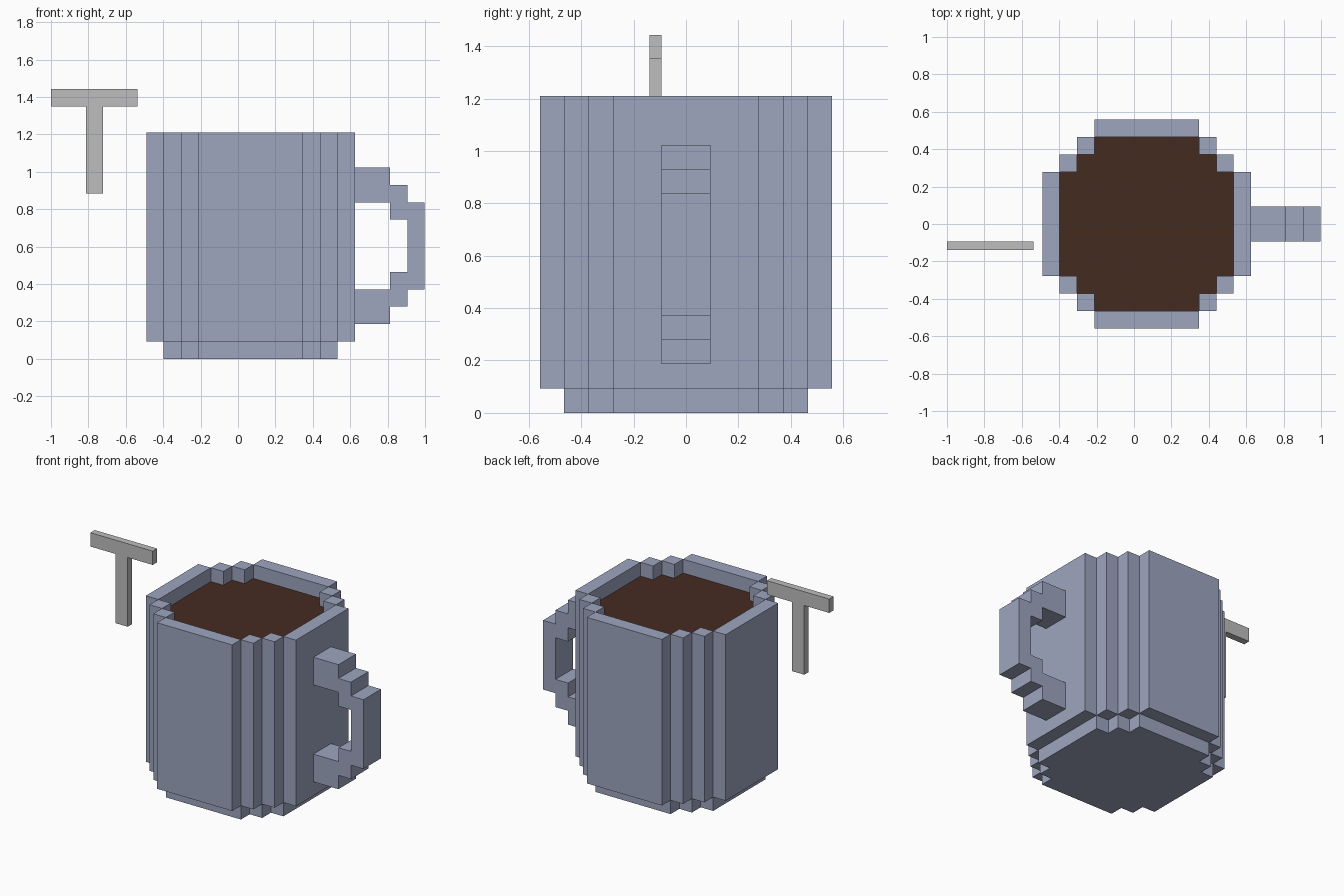
import bpy
import bmesh
from mathutils import Vector

if "Cube" in bpy.data.objects:
    bpy.data.objects.remove(bpy.data.objects["Cube"], do_unlink=True)

U = 0.093      # block size
CX = 0.068     # mug centre in x


def material(name, srgb):
    lin = [((c / 255 + 0.055) / 1.055) ** 2.4 for c in srgb] + [1.0]
    m = bpy.data.materials.new(name)
    m.diffuse_color = lin
    m.use_nodes = True
    bsdf = next(n for n in m.node_tree.nodes if n.type == 'BSDF_PRINCIPLED')
    bsdf.inputs["Base Color"].default_value = lin
    return m


BLUE = material("dusty blue", (157, 166, 191))
BROWN = material("coffee brown", (69, 43, 33))
GREY = material("light grey", (190, 190, 190))


def add_prism(bm, outline, direction):
    """Closed solid from a flat outline pushed along a direction."""
    face = bm.faces.new([bm.verts.new(p) for p in outline])
    ext = bmesh.ops.extrude_face_region(bm, geom=[face], use_keep_orig=True)
    verts = [g for g in ext["geom"] if isinstance(g, bmesh.types.BMVert)]
    bmesh.ops.translate(bm, verts=verts, vec=Vector(direction))


def add_box(bm, x0, x1, y0, y1, z0, z1):
    add_prism(bm, [(x0, y0, z0), (x1, y0, z0), (x1, y1, z0), (x0, y1, z0)],
              (0, 0, z1 - z0))


def finish(name, bm, mat):
    bmesh.ops.recalc_face_normals(bm, faces=bm.faces[:])
    mesh = bpy.data.meshes.new(name)
    bm.to_mesh(mesh)
    bm.free()
    mesh.materials.append(mat)
    obj = bpy.data.objects.new(name, mesh)
    bpy.context.collection.objects.link(obj)
    return obj


# Stepped round outline shared by the base and the coffee
quarter = [(5, 3), (4, 3), (4, 4), (3, 4), (3, 5)]
outline = (quarter
           + [(-x, y) for x, y in reversed(quarter)]
           + [(-x, -y) for x, y in quarter]
           + [(x, -y) for x, y in reversed(quarter)])


def stepped_disc(name, z0, z1, mat):
    bm = bmesh.new()
    add_prism(bm, [(CX + x * U, y * U, z0 * U) for x, y in outline],
              (0, 0, (z1 - z0) * U))
    return finish(name, bm, mat)


stepped_disc("mug_base", 0, 1, BLUE)
stepped_disc("coffee", 11, 12, BROWN)

# Mug wall: four slabs and eight corner posts, (x0, x1, y0, y1) in blocks
bm = bmesh.new()
pieces = []
for s in (-1, 1):
    pieces.append((-3, 3, 5 * s, 6 * s))
    pieces.append((5 * s, 6 * s, -3, 3))
    for t in (-1, 1):
        pieces.append((4 * s, 5 * s, 3 * t, 4 * t))
        pieces.append((3 * s, 4 * s, 4 * t, 5 * t))
for x0, x1, y0, y1 in pieces:
    add_box(bm, CX + x0 * U, CX + x1 * U, y0 * U, y1 * U, U, 13 * U)
finish("mug_wall", bm, BLUE)

# Handle: stepped hoop, (x, z) in blocks from the mug wall
lower = [(0, 2), (2, 2), (2, 3), (3, 3), (3, 4), (4, 4)]
inner = [(3, 5), (2, 5), (2, 4), (0, 4)]


def flip(points):
    return [(x, 13 - z) for x, z in points]


hoop = lower + flip(lower)[::-1] + flip(inner)[::-1] + inner
bm = bmesh.new()
add_prism(bm, [(CX + (6 + x) * U, -U, z * U) for x, z in hoop], (0, 2 * U, 0))
finish("mug_handle", bm, BLUE)

# Floating stirrer: crossbar over a stem
for name, x0, x1, z0, z1 in (("stirrer_crossbar", -1.0, -0.537, 1.35, 1.443),
                             ("stirrer_stem", -0.814, -0.723, 0.885, 1.35)):
    bm = bmesh.new()
    add_box(bm, x0, x1, -0.139, -0.093, z0, z1)
    finish(name, bm, GREY)
